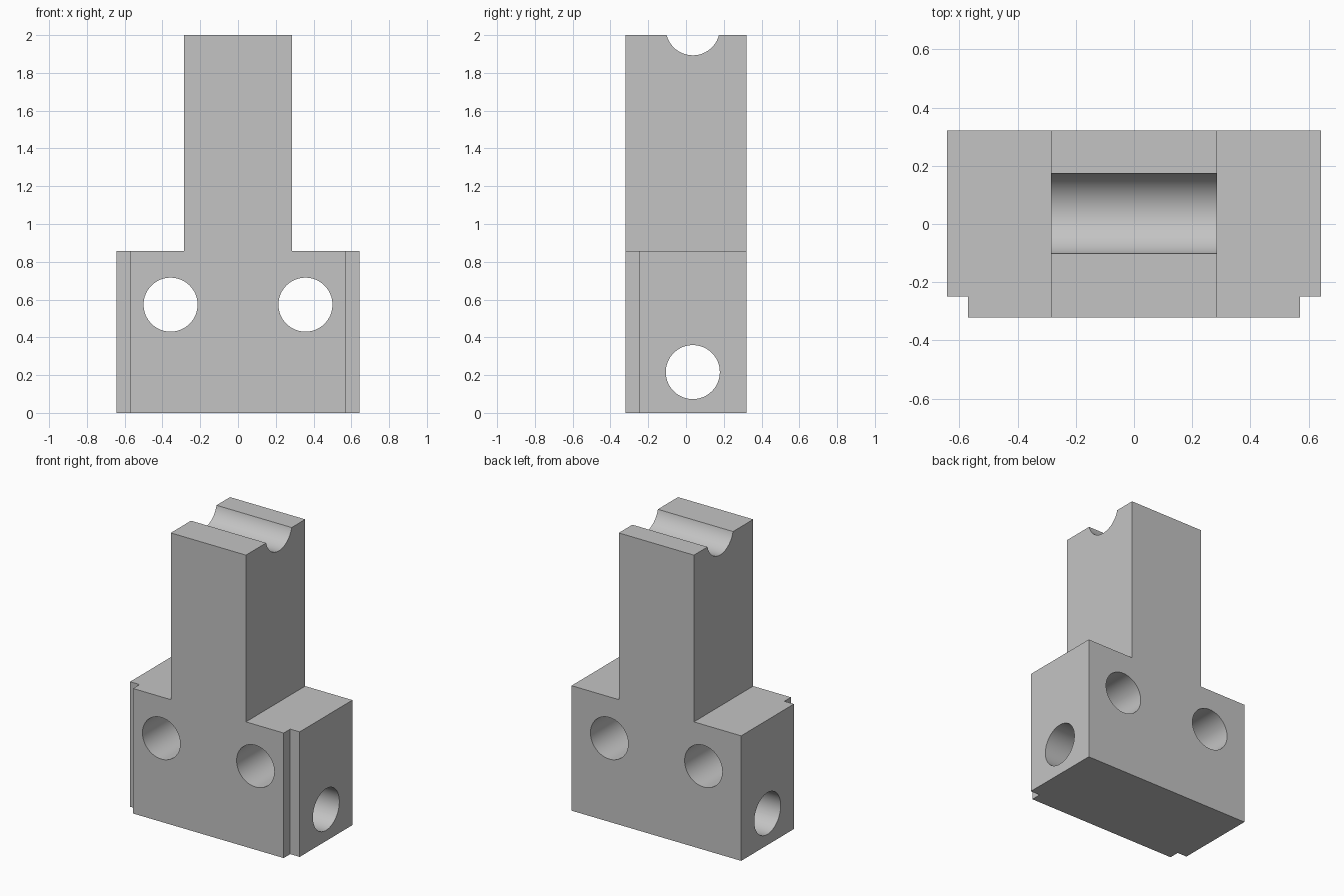
import bpy, bmesh, math
from mathutils import Matrix, Vector

cube = bpy.data.objects.get("Cube")
if cube:
    bpy.data.objects.remove(cube, do_unlink=True)

grey = bpy.data.materials.new("plain_grey")
grey.use_nodes = True
grey.diffuse_color = (0.55, 0.55, 0.55, 1)
grey.node_tree.nodes["Principled BSDF"].inputs["Base Color"].default_value = grey.diffuse_color

HALF_DEPTH = 0.321
HALF_BASE = 0.643
HALF_STEM = 0.285
SHOULDER = 0.857
HOLE_RADIUS = 0.143
BORE_Y = 0.036


def add_object(name, bm):
    bmesh.ops.recalc_face_normals(bm, faces=bm.faces)
    mesh = bpy.data.meshes.new(name)
    bm.to_mesh(mesh)
    bm.free()
    mesh.materials.append(grey)
    obj = bpy.data.objects.new(name, mesh)
    bpy.context.collection.objects.link(obj)
    return obj


def rod(name, centre, axis):
    bm = bmesh.new()
    turn = Vector((0, 0, 1)).rotation_difference(Vector(axis)).to_matrix().to_4x4()
    bmesh.ops.create_cone(bm, cap_ends=True, segments=64, radius1=HOLE_RADIUS,
                          radius2=HOLE_RADIUS, depth=2,
                          matrix=Matrix.Translation(centre) @ turn)
    return add_object(name, bm)


def corner_block(name, side):
    bm = bmesh.new()
    place = Matrix.Translation((side * 0.671, -0.35, 0.4))
    bmesh.ops.create_cube(bm, size=1, matrix=place @ Matrix.Diagonal((0.2, 0.2, 1.2, 1)))
    return add_object(name, bm)


# Body: inverted T profile extruded from front to back
right_half = [(HALF_BASE, 0), (HALF_BASE, SHOULDER), (HALF_STEM, SHOULDER), (HALF_STEM, 2)]
outline = right_half + [(-x, z) for x, z in reversed(right_half)]
bm = bmesh.new()
face = bm.faces.new([bm.verts.new((x, -HALF_DEPTH, z)) for x, z in outline])
extruded = bmesh.ops.extrude_face_region(bm, geom=[face])
bmesh.ops.translate(bm, vec=(0, 2 * HALF_DEPTH, 0),
                    verts=[v for v in extruded["geom"] if isinstance(v, bmesh.types.BMVert)])
body = add_object("bracket_body", bm)

# Cutters: top groove, cross bore, two front holes, two front corner notches
cutters = [rod("groove_cutter", (0, BORE_Y, 2.036), (1, 0, 0)),
           rod("cross_bore_cutter", (0, BORE_Y, 0.216), (1, 0, 0))]
for side in (-1, 1):
    cutters.append(rod("front_hole_cutter", (side * 0.357, 0, 0.573), (0, 1, 0)))
    cutters.append(corner_block("corner_notch_cutter", side))

bpy.context.view_layer.objects.active = body
for cutter in cutters:
    cut = body.modifiers.new(cutter.name, "BOOLEAN")
    cut.operation = "DIFFERENCE"
    cut.solver = "EXACT"
    cut.object = cutter
    bpy.ops.object.modifier_apply(modifier=cut.name)
    bpy.data.objects.remove(cutter, do_unlink=True)

# Smooth bores with crisp edges
bpy.ops.object.select_all(action="DESELECT")
body.select_set(True)
bpy.ops.object.shade_smooth_by_angle(angle=math.radians(30))
